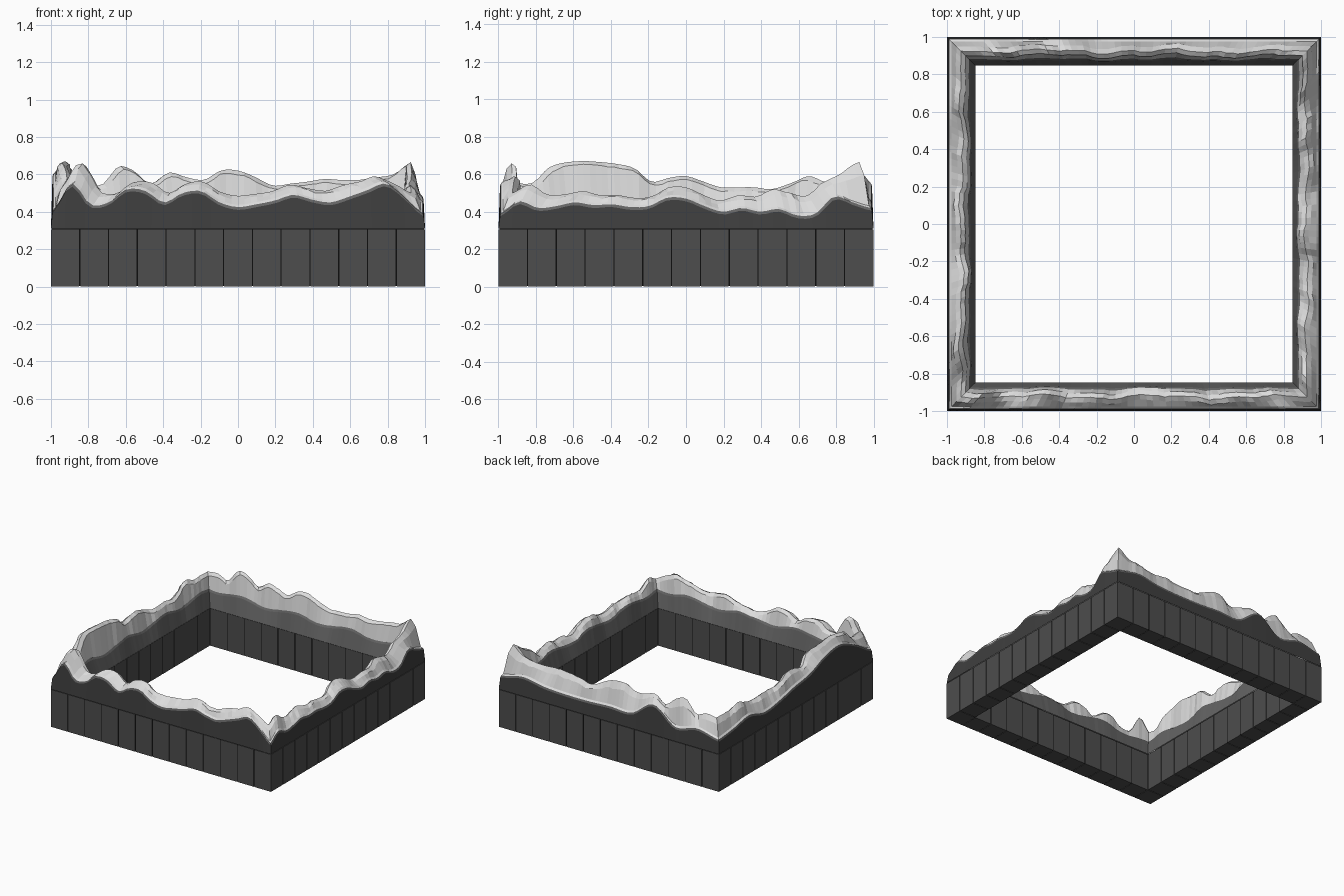
import bpy, bmesh, math, random
from mathutils import Vector

if "Cube" in bpy.data.objects:
    bpy.data.objects.remove(bpy.data.objects["Cube"])

random.seed(4)


def mat(name, v):
    m = bpy.data.materials.new(name)
    m.diffuse_color = (v, v, v, 1)
    m.use_nodes = True
    m.node_tree.nodes["Principled BSDF"].inputs["Base Color"].default_value = m.diffuse_color
    return m


BASE = mat("charcoal base", 0.075)
ROCK = mat("dark rock", 0.05)
MID = mat("grey rock", 0.13)
SNOW = mat("pale snow", 0.72)
BLACK = mat("black joint", 0.004)


def finish(name, bm, mats):
    bmesh.ops.recalc_face_normals(bm, faces=bm.faces)
    me = bpy.data.meshes.new(name)
    bm.to_mesh(me)
    bm.free()
    for m in mats:
        me.materials.append(m)
    ob = bpy.data.objects.new(name, me)
    bpy.context.collection.objects.link(ob)
    return ob


def add_box(bm, lo, hi):
    r = bmesh.ops.create_cube(bm, size=1)
    for v in r["verts"]:
        v.co = Vector([lo[i] + (v.co[i] + 0.5) * (hi[i] - lo[i]) for i in range(3)])


# base blocks: the rim of a 13 x 13 grid, thin dark gaps between them
N, TOP, GAP = 13, 0.31, 0.003
W = 2 / N
bm = bmesh.new()
for i in range(N):
    for j in range(N):
        if i in (0, N - 1) or j in (0, N - 1):
            x, y = -1 + i * W, -1 + j * W
            gx0, gx1 = (0 if i == 0 else GAP), (0 if i == N - 1 else GAP)
            gy0, gy1 = (0 if j == 0 else GAP), (0 if j == N - 1 else GAP)
            add_box(bm, (x + gx0, y + gy0, 0), (x + W - gx1, y + W - gy1, TOP - 0.004))
finish("base_blocks", bm, [BASE])

# black core showing in the joints
bm = bmesh.new()
e, k = 0.995, 1 - W + 0.005
for s in (-1, 1):
    a, b = sorted((s * e, s * k))
    add_box(bm, (-e, a, 0.004), (e, b, TOP))
    add_box(bm, (a, -k, 0.004), (b, k, TOP))
finish("joint_core", bm, [BLACK])


def sample(vals, t):
    """Smooth interpolation of evenly spaced values, t in -1..1."""
    f = (t + 1) / 2 * (len(vals) - 1)
    i = min(int(f), len(vals) - 2)
    p = [vals[max(0, min(len(vals) - 1, i + n))] for n in (-1, 0, 1, 2)]
    u = f - i
    return p[1] + 0.5 * u * (p[2] - p[0] + u * (2 * p[0] - 5 * p[1] + 4 * p[2] - p[3]
                             + u * (3 * (p[1] - p[2]) + p[3] - p[0])))


# material index of each strip, from the outer wall over the crest to the inner wall
STRIPS = [0, 1, 2, 2, 2, 2, 2, 1, 1]


def ridge(name, place, dark, crest, phase):
    """One mitred side: dark outer wall, grey lip, snow crest, grey inner slope."""
    bm = bmesh.new()
    steps = 56
    rows = []
    for s in range(steps + 1):
        t = -1 + 2 * s / steps
        fade = 1 - t ** 8
        dk, cr = sample(dark, t), crest(t)
        cr = max(cr, dk + 0.03)
        wob = fade * (0.009 * math.sin(9 * t + phase) + 0.006 * math.sin(23 * t + 2 * phase)
                      + random.uniform(-0.004, 0.004))
        jit = fade * random.uniform(-0.008, 0.008)
        inner = 0.43 + fade * 0.02 * math.sin(11 * t + phase)
        inner = min(inner, cr - 0.05)
        prof = [(0.0, TOP), (0.008, dk - 0.015), (0.013, dk),
                (0.024, dk + 0.012),
                (0.050 + wob, dk + 0.72 * (cr - dk) + jit),
                (0.076 + wob, cr),
                (0.100 + wob, cr - 0.02 + jit * 0.5),
                (0.118 + wob * 0.6, inner + 0.015),
                (0.127 + wob * 0.4, inner),
                (W, TOP)]
        rows.append([bm.verts.new(place(t * (1 - d), 1 - d, z)) for d, z in prof])
    for a, b in zip(rows, rows[1:]):
        for n, m in enumerate(STRIPS):
            f = bm.faces.new((a[n], b[n], b[n + 1], a[n + 1]))
            f.material_index = m
    bmesh.ops.recalc_face_normals(bm, faces=bm.faces)
    # open strip: make sure the crest faces upward
    if sum(f.normal.z for f in bm.faces) < 0:
        bmesh.ops.reverse_faces(bm, faces=bm.faces)
    me = bpy.data.meshes.new(name)
    bm.to_mesh(me)
    bm.free()
    for m in (ROCK, MID, SNOW):
        me.materials.append(m)
    bpy.context.collection.objects.link(bpy.data.objects.new(name, me))


# front side
fd = [.41, .55, .44, .45, .52, .51, .45, .50, .51, .45, .425,
      .44, .46, .49, .465, .45, .48, .515, .55, .48, .39]
fl = [.15, .07, .04, .05, .05, .06, .05, .06, .06, .04, .11]
ridge("front_ridge", lambda a, o, z: (a, -o, z), fd,
      lambda t: sample(fd, t) + sample(fl, t), 0.4)

# right side
rd = [.39, .455, .42, .43, .45, .435, .44, .425, .43, .475, .47,
      .43, .40, .42, .40, .415, .38, .39, .48, .45, .42]
rl = [.11, .07, .06, .05, .05, .06, .06, .08, .12, .08, .245]
ridge("right_ridge", lambda a, o, z: (o, a, z), rd,
      lambda t: sample(rd, t) + sample(rl, t), 1.7)

# back side
bd = [.42, .46, .42, .55, .43, .43, .42, .42, .43, .46, .42]
bc = [.56, .57, .54, .64, .62, .55, .61, .585, .57, .62, .62,
      .585, .54, .55, .56, .575, .57, .57, .585, .60, .665]
ridge("back_ridge", lambda a, o, z: (a, o, z), bd, lambda t: sample(bc, t), 2.9)

# left side, with the long hill near the front
ld = [.41, .52, .60, .58, .51, .48, .44, .42, .47, .44, .42]
lc = [.56, .55, .63, .66, .67, .665, .655, .63, .56, .58, .59,
      .56, .53, .53, .53, .52, .55, .59, .56, .56, .56]
ridge("left_ridge", lambda a, o, z: (-o, a, z), ld, lambda t: sample(lc, t), 4.2)
